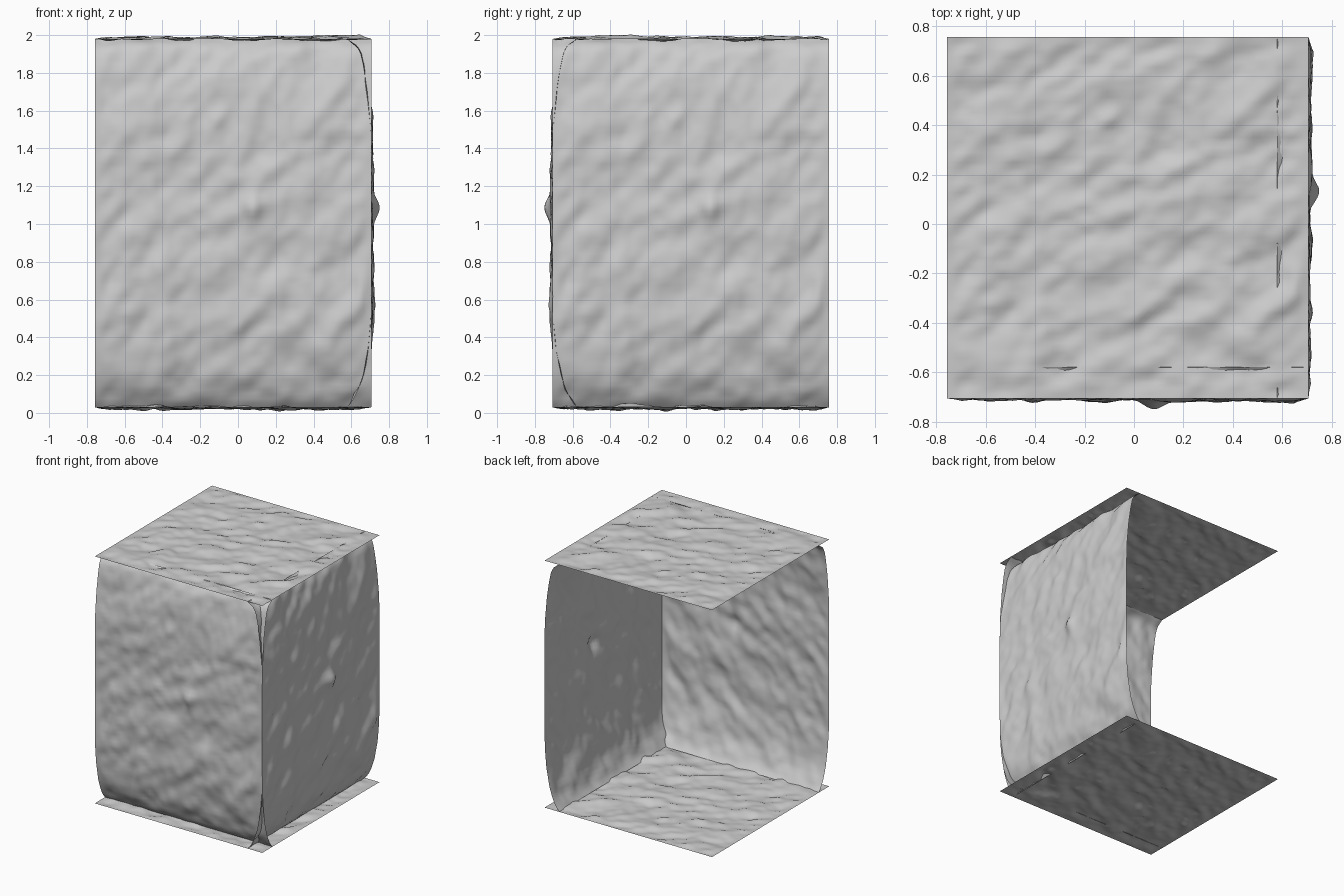
import bpy, math
from mathutils import Vector, noise

if "Cube" in bpy.data.objects:
    bpy.data.objects.remove(bpy.data.objects["Cube"])

N = 72           # grid resolution of each sheet
LO, HI = -0.757, 0.706


def relief(u, v):
    """Uneven diagonal rock relief; u, v in 0..1, fading to zero at the rim."""
    a, b = u * 1.46, v * 1.95
    p, q = (a + b) * 0.7, (b - a) * 0.7
    h = 0.018 * noise.noise(Vector((p * 3.0, q * 6.0, 4.2)))
    h += 0.016 * noise.noise(Vector((p * 6.0, q * 11.0, 9.1)))
    h += 0.007 * noise.noise(Vector((a * 17, b * 17, 2.7)))
    rim = min(u, 1 - u, v, 1 - v)
    return h * min(1.0, rim / 0.04)


def peak(u, v, cu, cv, height, r):
    return height * math.exp(-((u - cu) ** 2 + (v - cv) ** 2) / r ** 2)


def sheet(name, place):
    verts = [place(i / N, j / N) for j in range(N + 1) for i in range(N + 1)]
    w = N + 1
    faces = [(j * w + i, j * w + i + 1, (j + 1) * w + i + 1, (j + 1) * w + i)
             for j in range(N) for i in range(N)]
    me = bpy.data.meshes.new(name)
    me.from_pydata(verts, [], faces)
    me.update()
    me.shade_smooth()
    ob = bpy.data.objects.new(name, me)
    bpy.context.collection.objects.link(ob)
    return ob


# Wall profile: outward distance and height, curling in at both ends
PROFILE = [(0.578, 0.03), (0.605, 0.06), (0.635, 0.12), (0.662, 0.2), (0.69, 0.35),
           (0.703, 0.5), (0.706, 0.65), (0.706, 1.35), (0.703, 1.5), (0.685, 1.7),
           (0.665, 1.83), (0.65, 1.9), (0.63, 1.945), (0.578, 1.98)]
LENGTHS = [0.0]
for a, b in zip(PROFILE, PROFILE[1:]):
    LENGTHS.append(LENGTHS[-1] + math.dist(a, b))


def profile_point(v):
    """Point and outward normal at fraction v of the profile length."""
    s = v * LENGTHS[-1]
    k = next((i for i in range(len(PROFILE) - 1) if s <= LENGTHS[i + 1]), len(PROFILE) - 2)
    t = min(1, (s - LENGTHS[k]) / (LENGTHS[k + 1] - LENGTHS[k]))
    a, b = Vector(PROFILE[k]), Vector(PROFILE[k + 1])
    d = (b - a).normalized()
    return a.lerp(b, t), Vector((d.y, -d.x))


def wall_point(u, v):
    p, n = profile_point(v)
    h = relief(u, v)
    h += peak(u, v, 0.57, 0.54, 0.036, 0.035) + peak(u, v, 0.25, 0.37, 0.018, 0.05)
    h += peak(u, v, 0.66, 0.29, 0.015, 0.04)
    p = p + n * h
    return (LO + (HI - LO) * u, -p.x, p.y)


def slab_point(z):
    def place(u, v):
        h = relief(u, v) + peak(u, v, 0.17, 0.4, 0.012, 0.06)
        return (LO + (HI - LO) * u, -HI + (HI - LO) * v, z + h)
    return place


# Front wall, and the same wall turned a quarter to the right side
front = sheet("front_wall", wall_point)
right = bpy.data.objects.new("right_wall", front.data.copy())
bpy.context.collection.objects.link(right)
for vert in right.data.vertices:
    x, y, z = vert.co
    vert.co = (-y, x - LO - HI, z)
right.data.update()

# Floor and roof sheets
sheet("floor_sheet", slab_point(0.03))
sheet("roof_sheet", slab_point(1.98))
